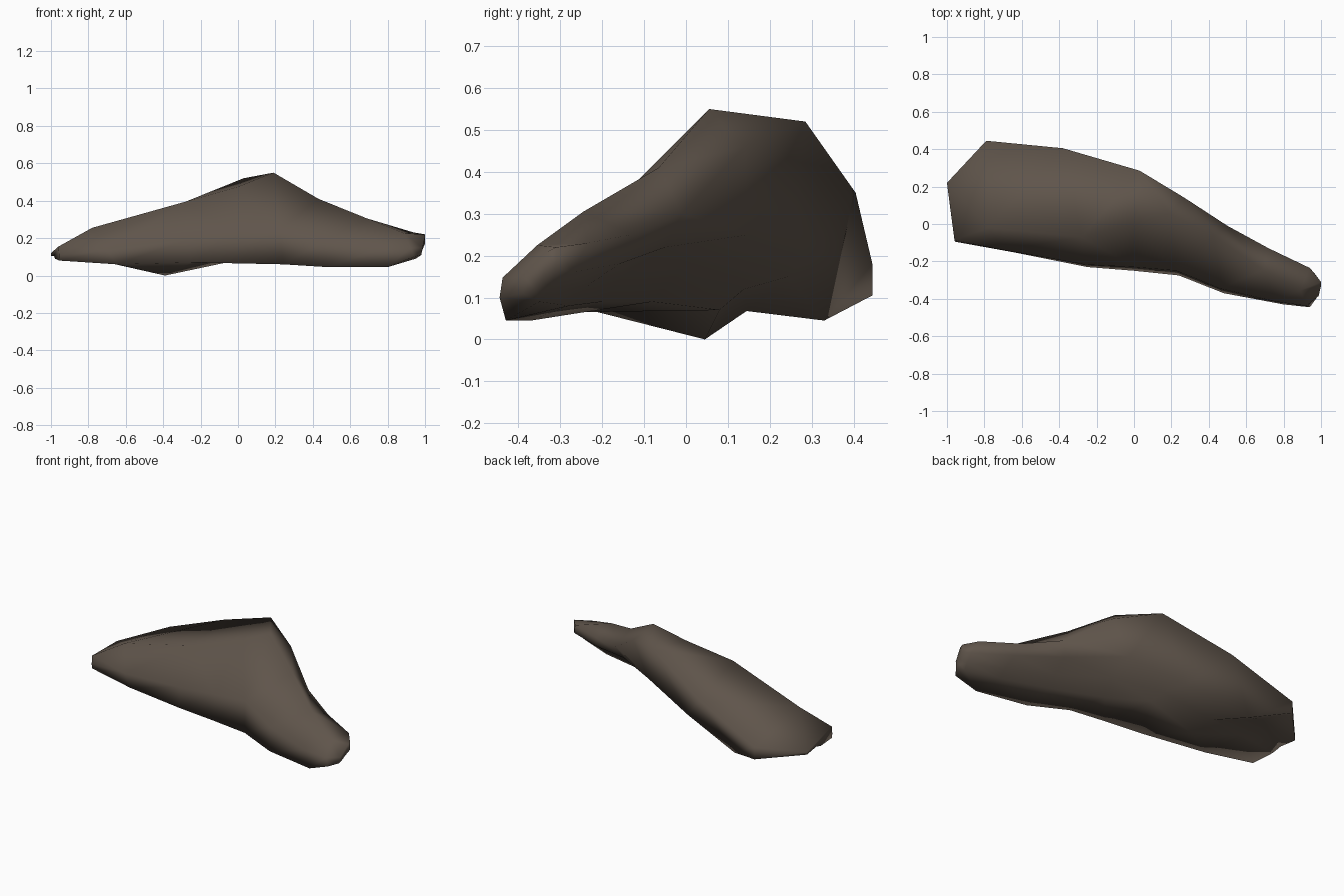
import bpy
import bmesh
from mathutils import Vector

# Remove the default object
default_cube = bpy.data.objects.get("Cube")
if default_cube:
    bpy.data.objects.remove(default_cube, do_unlink=True)

# Single stone colour
stone = bpy.data.materials.new("dark_brown_stone")
stone.use_nodes = True
colour = (0.115, 0.09, 0.07, 1)
stone.diffuse_color = colour
shader = next(n for n in stone.node_tree.nodes if n.type == "BSDF_PRINCIPLED")
shader.inputs["Base Color"].default_value = colour
shader.inputs["Roughness"].default_value = 0.9


def rail(*points):
    """Lengthwise edge of the rock, given in hundredths of a unit."""
    return [Vector(p) / 100 for p in points]


# Lengthwise edges, each running from the broad end to the narrow tip
front_foot = rail((-95.5, -9.5, 8), (-65, -15, 6), (-25, -23, 7), (0, -25, 6.5), (24, -27.5, 6),
                  (48, -37, 4.5), (80, -43, 4.5), (94, -44.5, 10), (98, -39, 11))
front_ridge = rail((-96, -8.5, 15.5), (-78, -2, 25.5), (-28, -7, 39.5), (0, 0, 47.5), (19, 5.5, 55),
                   (43, -6.5, 41), (69, -24.5, 30.5), (89, -35.5, 22.5), (100, -33, 21))
back_ridge = rail((-100, 22, 12), (-79, 44.5, 18), (-38, 40.5, 35), (3, 28.5, 52), (27, 14, 46),
                  (50, -1, 30), (72, -13, 25), (94, -23.5, 23), (100, -31, 22))
back_foot = rail((-100, 22, 10.5), (-79, 44.5, 10.5), (-57, 33, 4.5), (-18, 24.5, 15), (16, 15, 25),
                 (47, -5, 22), (74, -16, 18), (97, -27, 16), (100, -31, 17))
underside = rail((-97.8, 5, 9), (-70, 12, 7), (-39, 4.5, 0), (-6, 8, 7), (15, -8, 9),
                 (45, -20, 9), (75, -28, 8), (95, -35, 9), (98, -36, 12))


def front_bulge(foot, ridge):
    """Steep belly of the front face, between its foot and its ridge."""
    return Vector((foot.x + (ridge.x - foot.x) * 0.35,
                   foot.y + (ridge.y - foot.y) * 0.08,
                   foot.z + (ridge.z - foot.z) * 0.38))


def rear_hollow(foot, under):
    """Hollow beneath the rock between keel and back edge, fading at the ends."""
    lift = (foot - under).length_squared * 0.45
    return under.lerp(foot, 0.35) + Vector((0, 0, lift))


belly = [front_bulge(f, r) for f, r in zip(front_foot, front_ridge)]
hollow = [rear_hollow(f, u) for f, u in zip(back_foot, underside)]
rails = [front_foot, belly, front_ridge, back_ridge, back_foot, hollow, underside]

# Skin the rails into one closed rock
bm = bmesh.new()
sections = [[bm.verts.new(p) for p in ring] for ring in zip(*rails)]
for a, b in zip(sections, sections[1:]):
    for i in range(len(a)):
        j = (i + 1) % len(a)
        bm.faces.new((a[i], a[j], b[j], b[i]))
for end in (sections[0], sections[-1]):
    bm.faces.new(end)
bmesh.ops.triangulate(bm, faces=bm.faces[:])
bmesh.ops.recalc_face_normals(bm, faces=bm.faces[:])

mesh = bpy.data.meshes.new("rock")
bm.to_mesh(mesh)
bm.free()
mesh.materials.append(stone)
rock = bpy.data.objects.new("rock", mesh)
bpy.context.collection.objects.link(rock)

# Smooth faces, keeping only the sharpest breaks
bpy.ops.object.select_all(action="DESELECT")
rock.select_set(True)
bpy.context.view_layer.objects.active = rock
bpy.ops.object.shade_smooth_by_angle(angle=1.9)
